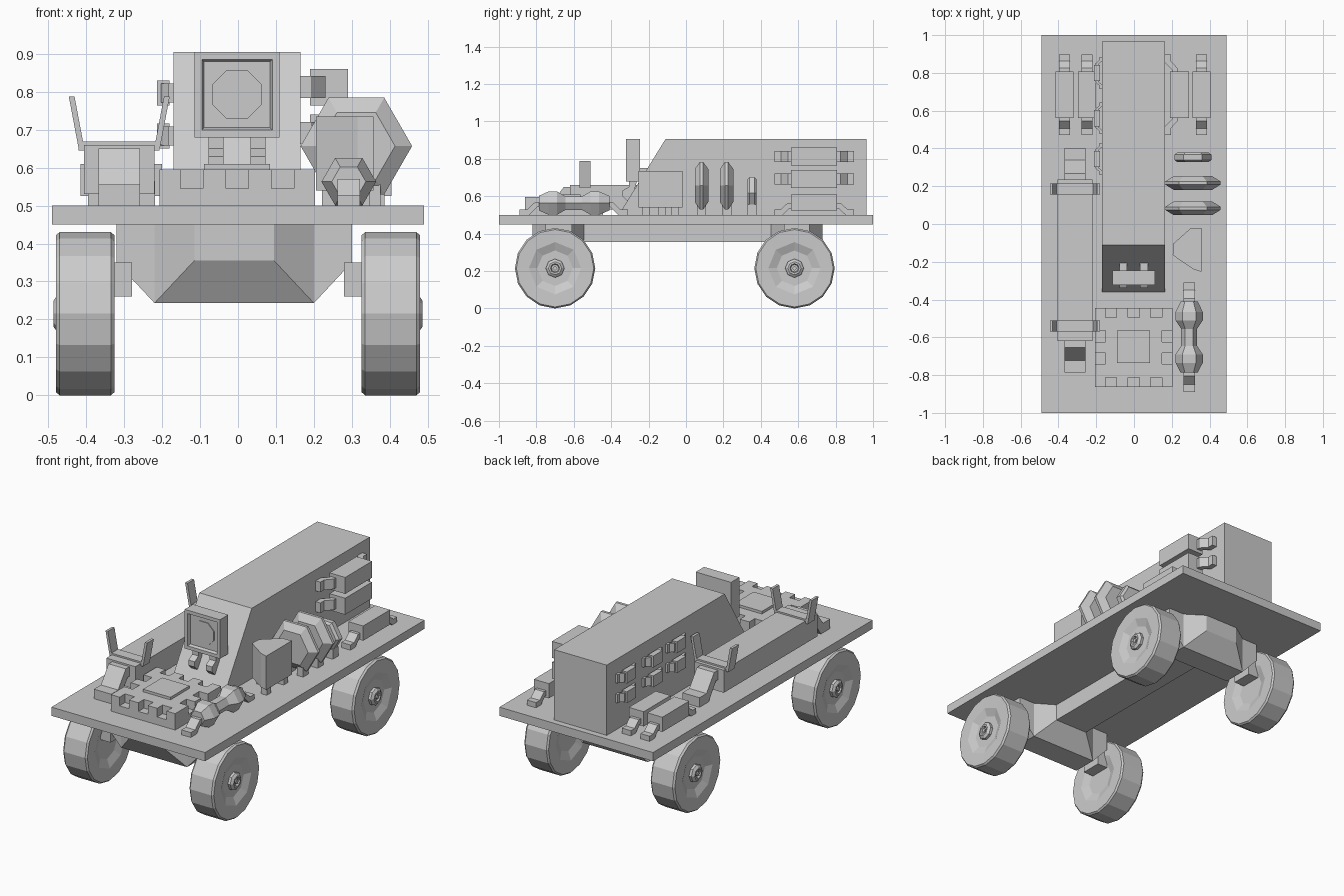
import bpy, bmesh
from math import sin, cos, pi
from mathutils import Matrix, Vector

if "Cube" in bpy.data.objects:
    bpy.data.objects.remove(bpy.data.objects["Cube"])


def loft(name, rings, M=None):
    """Skin equal-length rings of points and cap both ends."""
    bm = bmesh.new()
    rows = [[bm.verts.new(p) for p in r] for r in rings]
    n = len(rows[0])
    for a, b in zip(rows, rows[1:]):
        for i in range(n):
            j = (i + 1) % n
            bm.faces.new((a[i], a[j], b[j], b[i]))
    bm.faces.new(rows[0])
    bm.faces.new(rows[-1])
    if M:
        bm.transform(M)
    bmesh.ops.recalc_face_normals(bm, faces=bm.faces)
    me = bpy.data.meshes.new(name)
    bm.to_mesh(me)
    bm.free()
    ob = bpy.data.objects.new(name, me)
    bpy.context.collection.objects.link(ob)
    return ob


def place(axis, d, p, q):
    return {'x': (d, p, q), 'y': (p, d, q), 'z': (p, q, d)}[axis]


def prism(name, pts, axis, a, b, M=None):
    return loft(name, [[place(axis, d, *p) for p in pts] for d in (a, b)], M)


def box(name, x0, x1, y0, y1, z0, z1, M=None):
    return prism(name, [(x0, y0), (x1, y0), (x1, y1), (x0, y1)], 'z', z0, z1, M)


def lathe(name, axis, centre, prof, n, start=0.0, M=None):
    """prof: (distance along axis, radius)"""
    p, q = centre
    return loft(name, [[place(axis, d, p + r * cos(start + 2 * pi * i / n),
                              q + r * sin(start + 2 * pi * i / n)) for i in range(n)]
                       for d, r in prof], M)


def frame(u, v, w, loc):
    m = Matrix((u, v, w)).transposed().to_4x4()
    m.translation = Vector(loc)
    return m


def on_deck(x, y): return frame((0, 1, 0), (-1, 0, 0), (0, 0, 1), (x, y, .5))
def on_right(y, z): return frame((0, 1, 0), (0, 0, 1), (1, 0, 0), (.165, y, z))
def on_left(y, z): return frame((0, -1, 0), (0, 0, 1), (-1, 0, 0), (-.168, y, z))


def straps(name, M, L, reach, top, w, t):
    """Bent strap foot at each end of a mounted part."""
    for s in (-1, 1):
        prof = [(-.01, top), (.2 * reach, top), (.62 * reach, t), (reach, t),
                (reach, 0), (.5 * reach, 0), (.1 * reach, top - t), (-.01, top - t)]
        prism(name + "_strap", [(s * (L / 2 + u), z) for u, z in prof], 'y', -w / 2, w / 2, M)


def mounted_box(name, M, L, w, h, gap, reach, top, sw, t):
    box(name, -L / 2, L / 2, -w / 2, w / 2, gap, gap + h, M)
    straps(name, M, L, reach, top, sw, t)


# Deck and hood
box("deck", -.49, .49, -1, 1, .45, .5)
prism("hood", [(.965, .5), (.965, .905), (-.11, .905), (-.36, .5)], 'x', -.17, .165)

# Underside: central beam and two axle housings
box("chassis_beam", -.115, .095, -.56, .47, .355, .451)
for ys in ((-.82, -.75, -.61, -.545), (.455, .525, .66, .73)):
    prism("axle_housing", [(-.32, .451), (.3, .451), (.3, .35), (.2, .243), (-.22, .243), (-.32, .35)],
          'y', ys[1], ys[2])
    for tip, base in ((ys[0], ys[1]), (ys[3], ys[2])):
        loft("axle_flare", [[(a, y, .451), (b, y, .451), (b, y, z), (a, y, z)]
                            for y, a, b, z in ((base, -.22, .2, .243), (tip, -.115, .095, .355))])


# Wheels: 16-sided tread with an 8-sided dish and hub
def ring(x, y, r, octagon=False):
    out = []
    for i in range(16):
        k = r * (cos(pi / 8) if octagon and i % 2 else 1)
        out.append((x, y + k * cos(pi * i / 8), .215 + k * sin(pi * i / 8)))
    return out


for s in (-1, 1):
    for y in (-.7, .58):
        loft("wheel", [ring(s * .345, y, .09, True), ring(s * .328, y, .14, True),
                       ring(s * .326, y, .207), ring(s * .335, y, .215), ring(s * .47, y, .215),
                       ring(s * .48, y, .207), ring(s * .478, y, .14, True),
                       ring(s * .46, y, .095, True)])
        lathe("wheel_hub", 'x', (y, .215), [(s * .45, .05), (s * .475, .05), (s * .486, .035),
                                            (s * .486, .025), (s * .475, .02)], 8)
        lathe("axle_stub", 'x', (y, .215), [(s * .47, .014), (s * .484, .014)], 4)
        prism("wheel_arm", [(y - .06, .26), (y + .06, .26), (y + .06, .35), (y - .06, .35)],
              'x', s * .28, s * .35)

# Front panel with notched edges and a raised centre square
plate = box("front_panel", -.207, .203, -.862, -.445, .5, .595)
bm = bmesh.new()
spots = [(x, y) for x in (-.122, -.002, .118) for y in (-.862, -.445)]
spots += [(x, y) for x in (-.207, .203) for y in (-.595, -.712)]
for x, y in spots:
    wide = abs(x) < .2
    m = Matrix.Translation((x, y, .6)) @ Matrix.Diagonal((.06 if wide else .11, .1 if wide else .06, .11, 1))
    bmesh.ops.create_cube(bm, size=1, matrix=m)
me = bpy.data.meshes.new("notch_cutter")
bm.to_mesh(me)
bm.free()
cutter = bpy.data.objects.new("notch_cutter", me)
bpy.context.collection.objects.link(cutter)
cutter.hide_render = True
cutter.hide_viewport = True
mod = plate.modifiers.new("notches", 'BOOLEAN')
mod.operation = 'DIFFERENCE'
mod.object = cutter
box("panel_centre", -.09, .085, -.737, -.563, .59, .61)

# Display housing on the hood slope, with lens and two bent brackets
c = (-.0025, .7925)
q = 2 ** .5
lathe("display_housing", 'y', c, [(-.246, .1125 * q), (-.322, .1125 * q), (-.322, .093 * q),
                                  (-.305, .087 * q)], 4, pi / 4)
lathe("display_lens", 'y', c, [(-.3, .07), (-.31, .07)], 8, pi / 8)
for x in (-.058, .053):
    prism("display_bracket", [(-.26, .69), (-.305, .69), (-.305, .65), (-.34, .63), (-.34, .60),
                              (-.31, .57), (-.28, .62)], 'x', x - .02, x + .02)
    prism("display_back_bracket", [(-.25, .75), (-.205, .75), (-.205, .71), (-.25, .68)],
          'x', x - .02, x + .02)

# Long locker on the left with two horned saddles
mounted_box("long_locker", on_deck(-.313, -.1925), .855, .186, .13, .03, .167, .15, .11, .055)
for y in (-.54, .185):
    box("saddle", -.42, -.207, y - .03, y + .03, .645, .669)
    for s in (-1, 1):
        prism("saddle_horn", [(-.313 + s * u, z) for u, z in
                              ((.092, .65), (.107, .65), (.133, .788), (.118, .788))],
              'y', y - .03, y + .03)

# Cartons: on the deck and stacked on the hood side
for M in (on_deck(-.367, .685), on_deck(-.248, .685), on_deck(.357, .685),
          on_right(.685, .812), on_right(.685, .692)):
    mounted_box("carton", M, .245, .095, .085 if M[2][2] > .5 else .1, .025, .09, .065, .058, .03)

# Small clips on the left side of the hood
for y in (.345, .56, .80):
    for z in (.797, .683):
        mounted_box("hood_clip", on_left(y, z), .085, .066, .032, .013, .042, .035, .05, .015)

# Hexagonal discs on small feet
for y, r, half, z in ((.083, .147, .036, .657), (.217, .147, .036, .657), (.353, .098, .025, .617)):
    rim = r - .045 if r > .1 else r - .015
    edge = .008 if r > .1 else .014
    lathe("hex_disc", 'y', (.312, z), [(y - half, rim), (y - edge, r), (y + edge, r), (y + half, rim)], 6)
    for x in (.27, .355):
        box("disc_foot", x - .02, x + .02, y - .025, y + .025, .5, .555)

# Wedge-shaped canister on feet
prism("canister", [(.357, -.02), (.357, -.253), (.315, -.24), (.205, -.165), (.207, -.105), (.3, -.022)],
      'z', .54, .735)
for x, y in ((.33, -.06), (.33, -.215), (.24, -.13)):
    box("canister_foot", x - .018, x + .018, y - .02, y + .02, .5, .545)

# Six-sided waisted bottle lying at the front right
lathe("bottle", 'y', (.292, .563), [(-.787, .045), (-.735, .072), (-.69, .072), (-.645, .042),
                                    (-.555, .042), (-.51, .072), (-.465, .072), (-.41, .045)], 6)
straps("bottle", on_deck(.292, -.6), .37, .105, .07, .06, .028)
